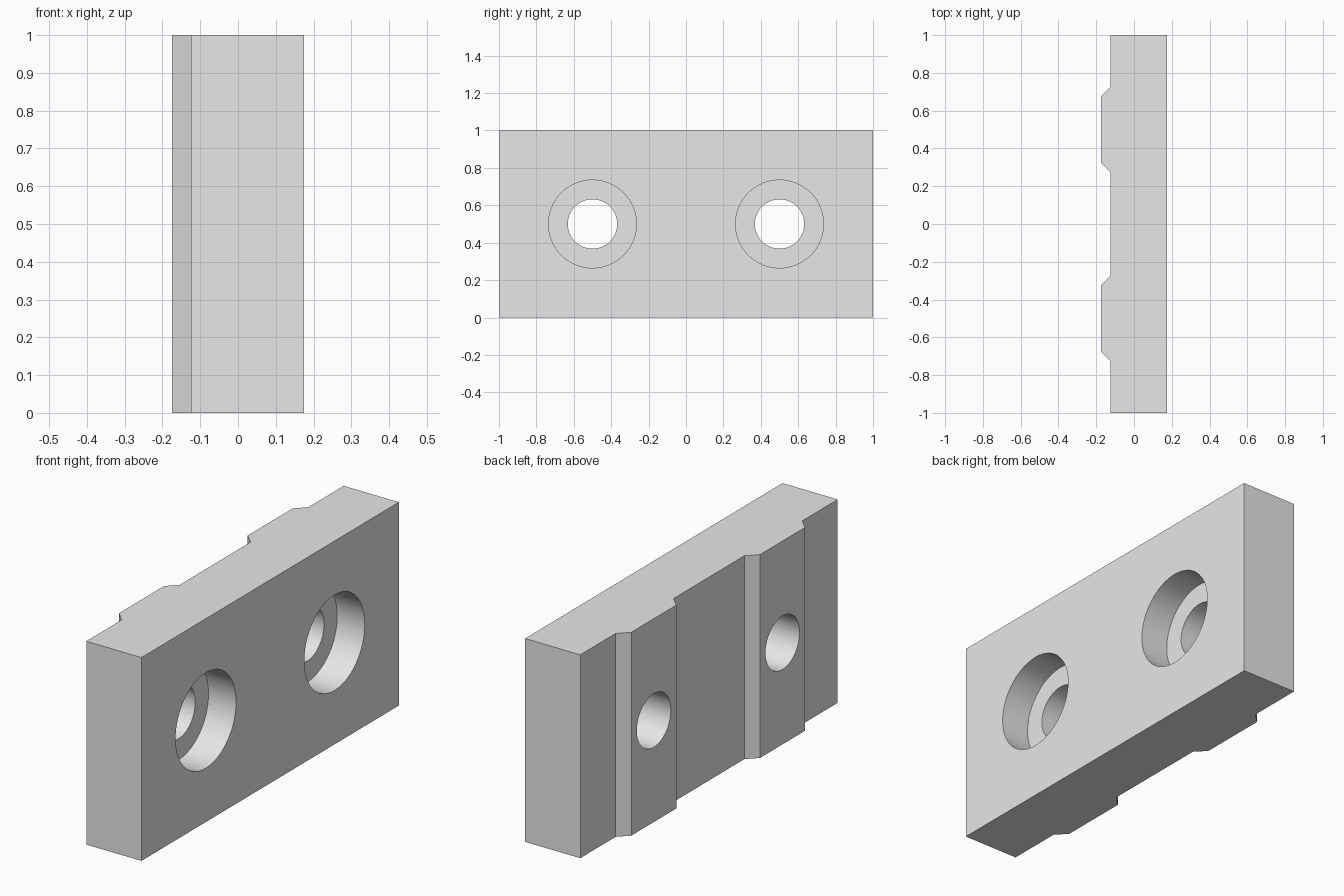
import bpy, bmesh, math

if "Cube" in bpy.data.objects:
    bpy.data.objects.remove(bpy.data.objects["Cube"], do_unlink=True)

BACK, FACE, RIB = -0.125, 0.175, -0.175   # x of plate back, plate face, rib tops
HOLE_Y, HOLE_Z = 0.5, 0.5
HOLE_R, BORE_R, BORE_DEPTH = 0.132, 0.235, 0.15

grey = bpy.data.materials.new("plain grey")
grey.use_nodes = True
grey.diffuse_color = (0.8, 0.8, 0.8, 1)
grey.node_tree.nodes["Principled BSDF"].inputs["Base Color"].default_value = (0.8, 0.8, 0.8, 1)

# Plate outline with two chamfered ribs, extruded upward
outline = [(FACE, -1), (FACE, 1), (BACK, 1)]
for centre in (HOLE_Y, -HOLE_Y):
    outline += [(BACK, centre + 0.225), (RIB, centre + 0.175),
                (RIB, centre - 0.175), (BACK, centre - 0.225)]
outline.append((BACK, -1))

bm = bmesh.new()
base = bm.faces.new([bm.verts.new((x, y, 0)) for x, y in outline])
top = bmesh.ops.extrude_face_region(bm, geom=[base])["geom"]
bmesh.ops.translate(bm, vec=(0, 0, 1), verts=[v for v in top if isinstance(v, bmesh.types.BMVert)])
bmesh.ops.recalc_face_normals(bm, faces=bm.faces)
mesh = bpy.data.meshes.new("clamp_plate")
bm.to_mesh(mesh)
bm.free()
mesh.materials.append(grey)
plate = bpy.data.objects.new("clamp_plate", mesh)
bpy.context.collection.objects.link(plate)


def drill(name, radius, x0, x1, y):
    """Cut a round hole along x from x0 to x1."""
    bpy.ops.mesh.primitive_cylinder_add(
        vertices=96, radius=radius, depth=x1 - x0,
        location=((x0 + x1) / 2, y, HOLE_Z), rotation=(0, math.pi / 2, 0))
    cutter = bpy.context.object
    cutter.name = name
    cutter.data.materials.append(grey)
    bpy.ops.object.select_all(action="DESELECT")
    plate.select_set(True)
    bpy.context.view_layer.objects.active = plate
    cut = plate.modifiers.new(name, "BOOLEAN")
    cut.operation = "DIFFERENCE"
    cut.solver = "EXACT"
    cut.object = cutter
    bpy.ops.object.modifier_apply(modifier=cut.name)
    bpy.data.objects.remove(cutter, do_unlink=True)


# Counterbored bolt holes
for side, y in (("front", -HOLE_Y), ("back", HOLE_Y)):
    drill(side + "_counterbore", BORE_R, FACE - BORE_DEPTH, FACE + 0.1, y)
    drill(side + "_bolt_hole", HOLE_R, RIB - 0.1, FACE + 0.1, y)

# Smooth bores, crisp edges elsewhere
bpy.ops.object.shade_smooth_by_angle(angle=math.radians(30))
